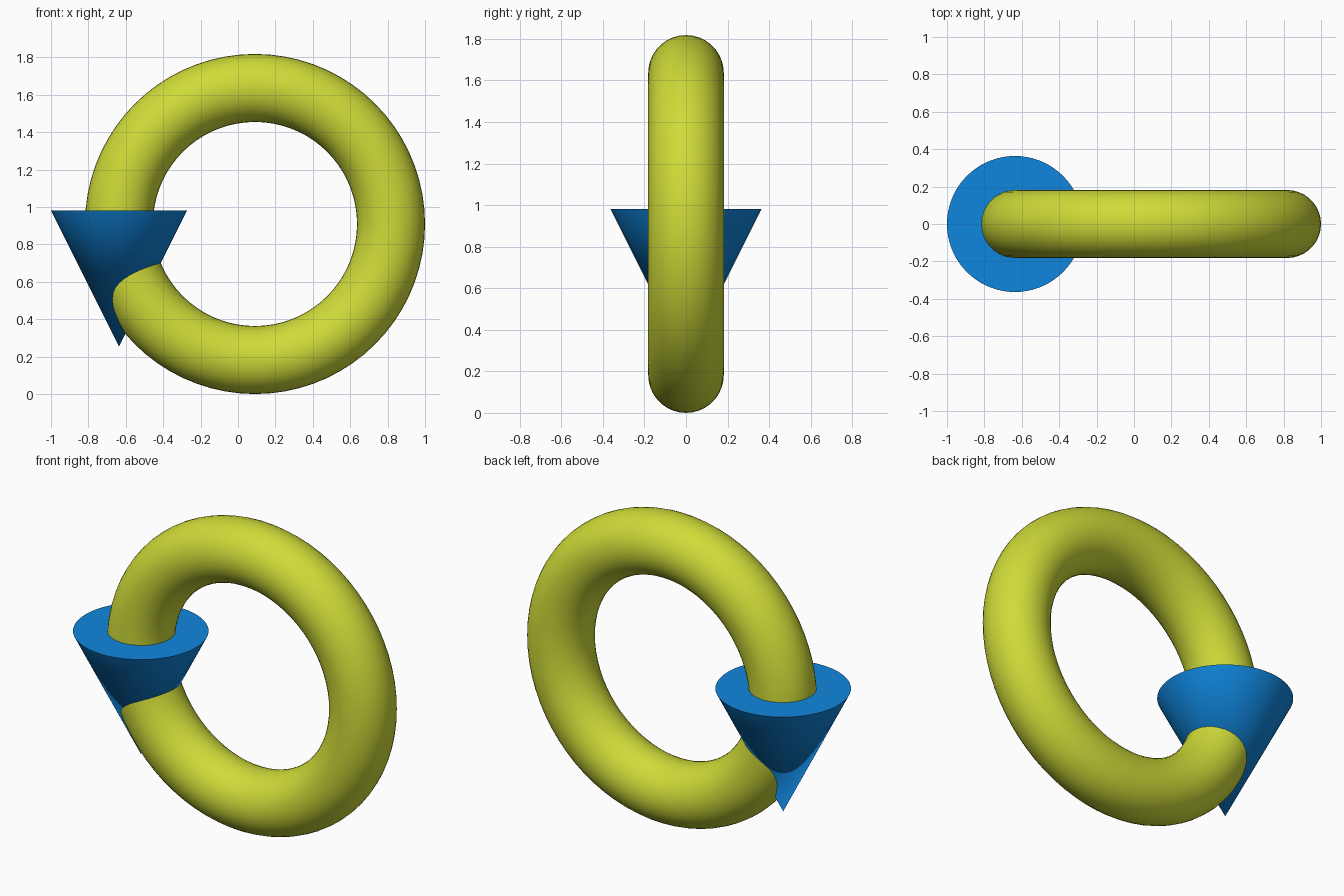
import bpy
import math

cube = bpy.data.objects.get("Cube")
if cube:
    bpy.data.objects.remove(cube, do_unlink=True)

UNIT = 2 / 2.75               # ring's major radius
CENTRE_X = 1 - 1.25 * UNIT
CENTRE_Z = 1.25 * UNIT


def material(name, rgb):
    mat = bpy.data.materials.new(name)
    mat.use_nodes = True
    colour = (*rgb, 1)
    mat.diffuse_color = colour
    mat.node_tree.nodes["Principled BSDF"].inputs["Base Color"].default_value = colour
    return mat


def finish(name, mat):
    obj = bpy.context.object
    obj.name = name
    obj.data.materials.append(mat)
    bpy.ops.object.shade_smooth_by_angle(angle=math.radians(35))


# Upright ring
bpy.ops.mesh.primitive_torus_add(
    major_radius=UNIT, minor_radius=UNIT / 4,
    major_segments=72, minor_segments=36,
    location=(CENTRE_X, 0, CENTRE_Z), rotation=(math.pi / 2, 0, 0))
finish("ring", material("yellow green", (0.62, 0.71, 0.04)))

# Arrowhead cone pointing down, threaded on the ring
bpy.ops.mesh.primitive_cone_add(
    vertices=72, radius1=0, radius2=UNIT / 2, depth=UNIT,
    location=(CENTRE_X - UNIT, 0, CENTRE_Z - 0.4 * UNIT))
finish("arrowhead", material("blue", (0.005, 0.24, 0.73)))
